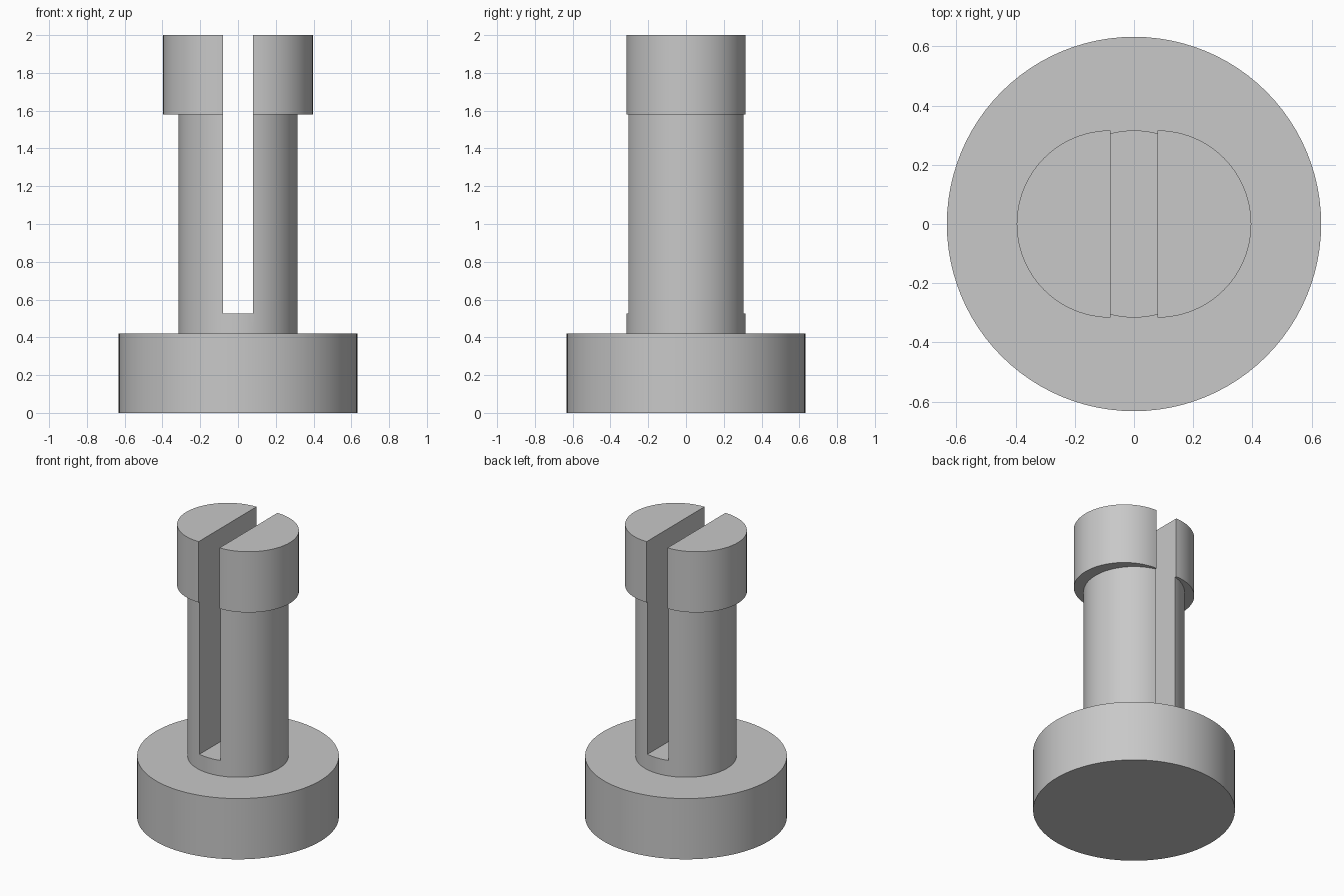
import bpy
import bmesh
from math import pi, cos, sin, radians

if "Cube" in bpy.data.objects:
    bpy.data.objects.remove(bpy.data.objects["Cube"], do_unlink=True)

SIDES = 96
BASE_R, SHAFT_R = 0.632, 0.316
BASE_TOP, SLOT_FLOOR, HEAD_BOTTOM, TOP = 0.42, 0.527, 1.58, 2.0
SLOT_HALF = 0.08

grey = bpy.data.materials.new("plain grey")
grey.use_nodes = True
colour = (0.58, 0.58, 0.58, 1)
grey.diffuse_color = colour
grey.node_tree.nodes["Principled BSDF"].inputs["Base Color"].default_value = colour


def prism(name, outline, bottom, top):
    """Extrude a flat outline upwards into a closed solid."""
    bm = bmesh.new()
    floor = bm.faces.new([bm.verts.new((x, y, bottom)) for x, y in outline])
    walls = bmesh.ops.extrude_face_region(bm, geom=[floor], use_keep_orig=True)
    for v in walls["geom"]:
        if isinstance(v, bmesh.types.BMVert):
            v.co.z = top
    bmesh.ops.recalc_face_normals(bm, faces=bm.faces)
    mesh = bpy.data.meshes.new(name)
    bm.to_mesh(mesh)
    bm.free()
    mesh.materials.append(grey)
    obj = bpy.data.objects.new(name, mesh)
    bpy.context.collection.objects.link(obj)
    return obj


def arc(radius, start, end, steps, shift=0):
    angles = [start + (end - start) * i / steps for i in range(steps + 1)]
    return [(shift + radius * cos(a), radius * sin(a)) for a in angles]


def circle(radius):
    return arc(radius, 0, 2 * pi, SIDES)[:-1]


def combine(target, tool, operation):
    """Apply a boolean and discard the tool."""
    mod = target.modifiers.new(tool.name, "BOOLEAN")
    mod.operation, mod.solver, mod.object = operation, "EXACT", tool
    bpy.context.view_layer.objects.active = target
    bpy.ops.object.modifier_apply(modifier=mod.name)
    bpy.data.objects.remove(tool, do_unlink=True)


# Round foot with a straight shaft rising into the head
pin = prism("slotted_pin", circle(BASE_R), 0, BASE_TOP)
shaft = prism("shaft", circle(SHAFT_R), BASE_TOP / 2, HEAD_BOTTOM + 0.1)
combine(pin, shaft, "UNION")

# Head: two half discs pushed apart by the slot width
half = SIDES // 2
head_outline = (arc(SHAFT_R, -pi / 2, pi / 2, half, SLOT_HALF)
                + arc(SHAFT_R, pi / 2, 3 * pi / 2, half, -SLOT_HALF))
combine(pin, prism("head", head_outline, HEAD_BOTTOM, TOP), "UNION")

# Slot cut front to back through head and shaft
slot_outline = [(-SLOT_HALF, -1), (SLOT_HALF, -1), (SLOT_HALF, 1), (-SLOT_HALF, 1)]
combine(pin, prism("slot", slot_outline, SLOT_FLOOR, TOP + 0.5), "DIFFERENCE")

# Smooth walls with crisp rims
bpy.ops.object.select_all(action="DESELECT")
pin.select_set(True)
bpy.context.view_layer.objects.active = pin
bpy.ops.object.shade_smooth_by_angle(angle=radians(30))
